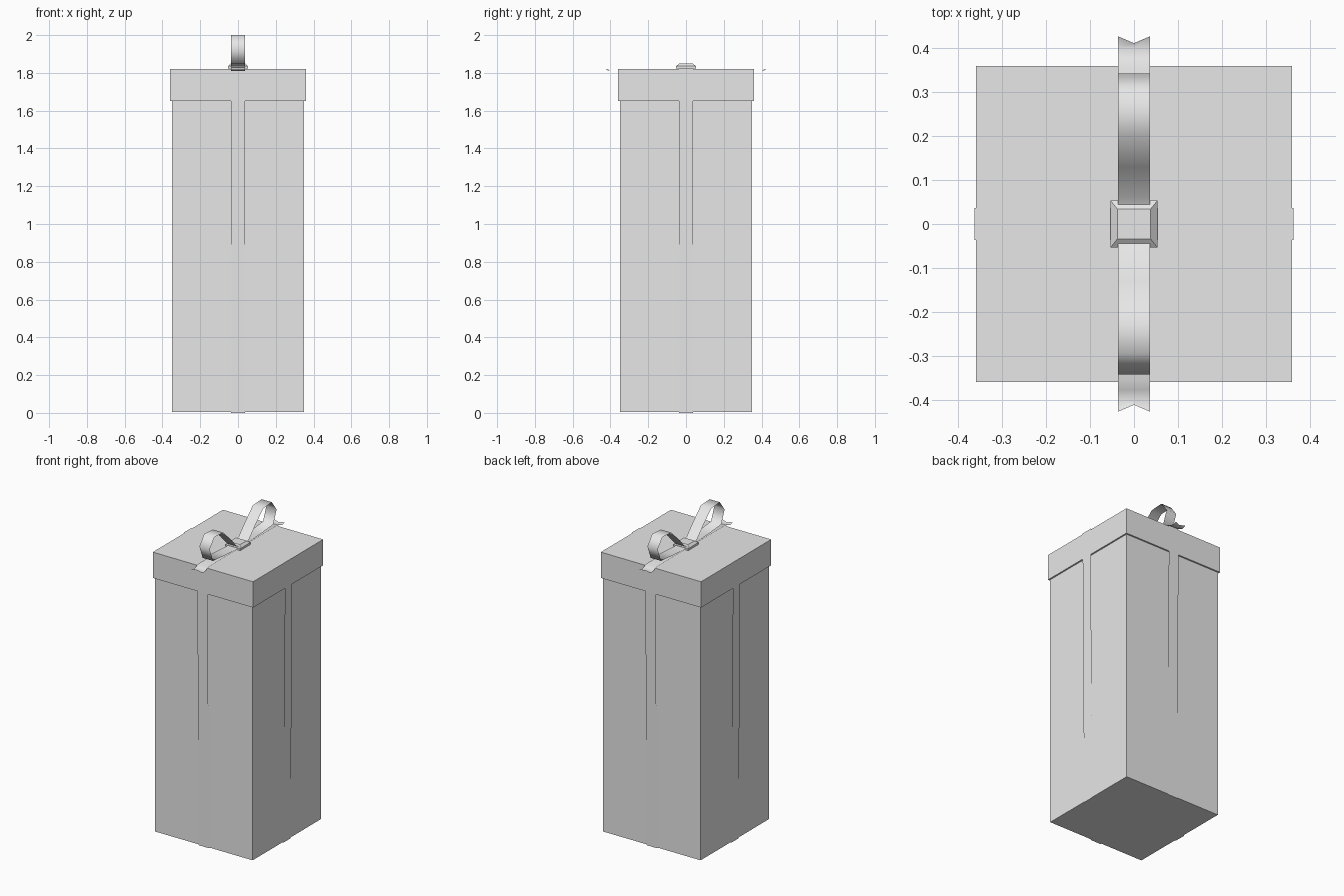
import bpy
import bmesh
from math import radians

if "Cube" in bpy.data.objects:
    bpy.data.objects.remove(bpy.data.objects["Cube"], do_unlink=True)

paper = bpy.data.materials.new("plain grey")
paper.use_nodes = True
paper.diffuse_color = (0.8, 0.8, 0.8, 1)
paper.node_tree.nodes["Principled BSDF"].inputs["Base Color"].default_value = (0.8, 0.8, 0.8, 1)

HALF = 0.037  # half width of the ribbon


def finish(name, bm, smooth=None):
    bmesh.ops.recalc_face_normals(bm, faces=bm.faces)
    mesh = bpy.data.meshes.new(name)
    bm.to_mesh(mesh)
    bm.free()
    mesh.materials.append(paper)
    ob = bpy.data.objects.new(name, mesh)
    bpy.context.collection.objects.link(ob)
    if smooth:
        bpy.ops.object.select_all(action='DESELECT')
        ob.select_set(True)
        bpy.context.view_layer.objects.active = ob
        bpy.ops.object.shade_smooth_by_angle(angle=radians(smooth))
    return ob


def block(name, half, bottom, top, top_half=None):
    """Square block, optionally tapered towards (x, y) half sizes at the top."""
    bm = bmesh.new()
    bmesh.ops.create_cube(bm, size=2)
    tx, ty = top_half or (half, half)
    for v in bm.verts:
        up = v.co.z > 0
        v.co.x *= tx if up else half
        v.co.y *= ty if up else half
        v.co.z = top if up else bottom
    return finish(name, bm)


def ribbon(name, path, along="y", closed=False, notch=0, smooth=None):
    """Flat strip swept along a path of (distance, height) points."""
    bm = bmesh.new()
    rows = []
    offsets = (-HALF, 0, HALF) if notch else (-HALF, HALF)
    for i, (d, z) in enumerate(path):
        row = []
        for w in offsets:
            e = d
            if notch and w == 0 and i == len(path) - 1:
                e -= notch if d > 0 else -notch
            row.append(bm.verts.new((w, e, z) if along == "y" else (e, w, z)))
        rows.append(row)
    pairs = list(zip(rows, rows[1:]))
    if closed:
        pairs.append((rows[-1], rows[0]))
    for a, b in pairs:
        for k in range(len(offsets) - 1):
            bm.faces.new((a[k], a[k + 1], b[k + 1], b[k]))
    return finish(name, bm, smooth)


# Box and lid
block("box_body", 0.35, 0.004, 1.79)
block("lid", 0.36, 1.652, 1.82)

# Ribbon bands wrapped all the way round, slanting from the lid to the base
half_band = [(0.352, 0), (0.363, 1.65), (0.363, 1.823)]
band = half_band + [(-d, z) for d, z in reversed(half_band)]
ribbon("ribbon_band_side_to_side", band, "x", closed=True)
ribbon("ribbon_band_front_to_back", band, "y", closed=True)

# Bow loops and notched tails
loop = [(0.03, 1.838), (0.06, 1.848), (0.13, 1.922), (0.205, 1.994), (0.295, 2.0),
        (0.343, 1.936), (0.310, 1.85), (0.18, 1.839), (0.06, 1.832)]
tail = [(0.03, 1.828), (0.18, 1.829), (0.355, 1.828), (0.378, 1.819),
        (0.402, 1.810), (0.428, 1.818)]
for side, s in (("back", 1), ("front", -1)):
    ribbon("bow_loop_" + side, [(d * s, z) for d, z in loop], closed=True, smooth=80)
    ribbon("bow_tail_" + side, [(d * s, z) for d, z in tail], notch=0.016, smooth=80)

# Knot: low base with a tapered cap
block("knot_base", 0.053, 1.822, 1.836)
block("knot_cap", 0.053, 1.836, 1.85, (0.038, 0.034))
